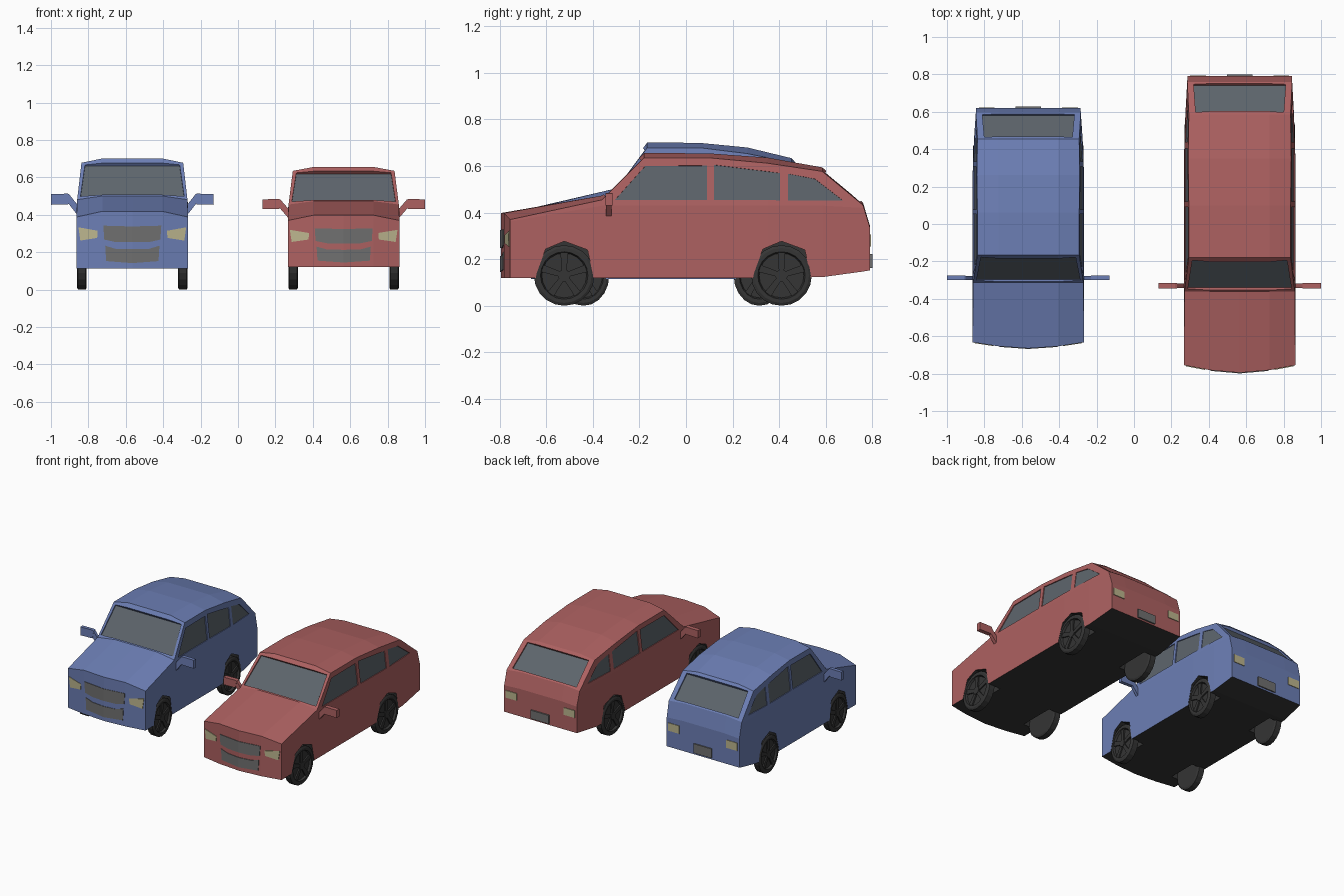
import bpy, bmesh, math
from mathutils import Matrix, Vector

if "Cube" in bpy.data.objects:
    bpy.data.objects.remove(bpy.data.objects["Cube"])


def material(name, rgb):
    m = bpy.data.materials.new(name)
    m.diffuse_color = (*rgb, 1)
    m.use_nodes = True
    m.node_tree.nodes["Principled BSDF"].inputs["Base Color"].default_value = m.diffuse_color
    return m


RED = material("red_paint", (0.42, 0.12, 0.12))
BLUE = material("blue_paint", (0.15, 0.21, 0.46))
DARK = material("dark_rubber", (0.035, 0.035, 0.035))
GLASS = material("glass", (0.11, 0.13, 0.15))
LAMP = material("lamp", (0.5, 0.46, 0.27))
GRILLE = material("grille_grey", (0.16, 0.16, 0.16))


def solid(bm, loop, off, mi=0):
    """Extrude a polygon loop by an offset into a closed solid."""
    off = Vector(off)
    a = [bm.verts.new(p) for p in loop]
    b = [bm.verts.new(Vector(p) + off) for p in loop]
    n = len(a)
    fs = [bm.faces.new(a), bm.faces.new(b[::-1])]
    fs += [bm.faces.new((a[i], b[i], b[(i + 1) % n], a[(i + 1) % n])) for i in range(n)]
    for f in fs:
        f.material_index = mi


def make(name, bm, mats, matrix):
    bmesh.ops.recalc_face_normals(bm, faces=bm.faces)
    bm.transform(matrix)
    me = bpy.data.meshes.new(name)
    bm.to_mesh(me)
    bm.free()
    for m in mats:
        me.materials.append(m)
    ob = bpy.data.objects.new(name, me)
    bpy.context.collection.objects.link(ob)
    return ob


def flip(loop, s):
    return [(s * x, y, z) for x, y, z in loop]


def side_x(y, z):
    """Half width of the body: tapers to the rear and above the belt line."""
    return 0.298 - 0.019 * max(0, y - 0.45) / 0.34 - 0.127 * max(0, z - 0.43)


def front_bulge(x):
    x = abs(x)
    return x * 0.0875 if x < 0.16 else 0.014 + (x - 0.16) * 0.19


# Body stations: y, bottom z, belt z, roof edge z, centre z
STATIONS = [(-0.795, 0.12, 0.362, 0.37, 0.398), (-0.36, 0.12, 0.43, 0.455, 0.473),
            (-0.18, 0.12, 0.43, 0.635, 0.656), (0.10, 0.12, 0.43, 0.635, 0.654),
            (0.35, 0.12, 0.43, 0.612, 0.636), (0.585, 0.123, 0.43, 0.577, 0.594),
            (0.76, 0.147, 0.42, 0.432, 0.443), (0.79, 0.152, 0.325, 0.335, 0.342)]
WHEEL_Y = (-0.523, 0.41)
SIDE_WINDOWS = [[(-0.305, 0.455), (0.09, 0.455), (0.09, 0.602), (-0.175, 0.60)],
                [(0.12, 0.455), (0.403, 0.453), (0.403, 0.57), (0.12, 0.605)],
                [(0.438, 0.452), (0.674, 0.452), (0.553, 0.545), (0.438, 0.567)]]


def body_mesh():
    bm = bmesh.new()
    rings = []
    for k, (y, zb, zs, ze, zc) in enumerate(STATIONS):
        hw, we = side_x(y, 0), side_x(y, ze)
        half = [(0.16, zb), (hw, zb), (hw, zs), (we, ze), (0.16, zc)]
        pts = [(0, zb)] + half + [(0, zc)] + [(-x, z) for x, z in half[::-1]]
        rings.append([bm.verts.new((x, y + (front_bulge(x) if k == 0 else 0), z)) for x, z in pts])
    n = len(rings[0])
    for a, b in zip(rings, rings[1:]):
        for i in range(n):
            f = bm.faces.new((a[i], a[(i + 1) % n], b[(i + 1) % n], b[i]))
            f.material_index = int(i in (0, 1, n - 1, n - 2))
    for r in (rings[0], rings[-1]):
        for idx in ((0, 1, 5, 6), (1, 2, 3, 4, 5), (0, 6, 7, 11), (7, 8, 9, 10, 11)):
            bm.faces.new([r[i] for i in idx])
    return bm


def window_loops():
    """Every pane as (loop on the body surface, outward direction)."""
    out = []
    for s in (1, -1):
        for w in SIDE_WINDOWS:
            out.append((flip([(side_x(y, z), y, z) for y, z in w], s), Vector((s, 0, 0.127))))
    out.append(([(-0.277, -0.345, 0.47), (0.277, -0.345, 0.47), (0.253, -0.192, 0.623),
                 (-0.253, -0.192, 0.623)], Vector((0, -0.707, 0.707))))
    out.append(([(-0.246, 0.745, 0.444), (0.246, 0.745, 0.444), (0.235, 0.595, 0.569),
                 (-0.235, 0.595, 0.569)], Vector((0, 0.64, 0.77))))
    return out


def cutter_mesh():
    bm = bmesh.new()
    for loop, n in window_loops():
        solid(bm, [Vector(p) - n * 0.008 for p in loop], n * 0.05)
    arch = [(-0.135, 0.05), (-0.118, 0.14), (-0.08, 0.243), (0, 0.277), (0.1, 0.24),
            (0.122, 0.14), (0.138, 0.05)]
    for s in (1, -1):
        for wy in WHEEL_Y:
            solid(bm, [(s * 0.2, wy + y, z) for y, z in arch], (s * 0.2, 0, 0), 1)
    return bm


def wheel_mesh():
    bm = bmesh.new()
    sides = 20
    prof = [(-0.026, 0.118), (-0.02, 0.13), (0.02, 0.13), (0.026, 0.118), (0.026, 0.102), (0.012, 0.096)]
    rings = [[bm.verts.new((x, r * math.sin(math.tau * i / sides), r * math.cos(math.tau * i / sides)))
              for i in range(sides)] for x, r in prof]
    for a, b in zip(rings, rings[1:]):
        for i in range(sides):
            j = (i + 1) % sides
            bm.faces.new((a[i], a[j], b[j], b[i]))
    bm.faces.new(rings[0])
    bm.faces.new(rings[-1])
    # spokes and hub
    for k in range(5):
        rot = Matrix.Rotation(math.tau * k / 5, 3, 'X')
        spoke = [(0.011, -0.011, 0.015), (0.011, 0.011, 0.015), (0.011, 0.016, 0.098), (0.011, -0.016, 0.098)]
        solid(bm, [rot @ Vector(p) for p in spoke], (0.01, 0, 0))
    solid(bm, [(0.011, 0.026 * math.sin(math.tau * i / 10), 0.026 * math.cos(math.tau * i / 10))
               for i in range(10)], (0.013, 0, 0))
    return bm


def car(tag, paint, cx, ya, yb, za, zb, wheel_ys):
    M = Matrix.Translation((cx, ya, za)) @ Matrix.Diagonal((1, yb, zb, 1))

    # body shell with wheel arches and window recesses cut out
    body = make(tag + "_body", body_mesh(), [paint, DARK], M)
    cutter = make(tag + "_cutter", cutter_mesh(), [paint, DARK], M)
    cutter.hide_render = True
    mod = body.modifiers.new("cut", 'BOOLEAN')
    mod.object, mod.operation, mod.solver = cutter, 'DIFFERENCE', 'EXACT'
    dg = bpy.context.evaluated_depsgraph_get()
    mesh = bpy.data.meshes.new_from_object(body.evaluated_get(dg))
    body.modifiers.clear()
    body.data = mesh
    bpy.data.objects.remove(cutter)

    # window panes
    bm = bmesh.new()
    for loop, n in window_loops():
        solid(bm, [Vector(p) - n * 0.006 for p in loop], -n * 0.006)
    make(tag + "_windows", bm, [GLASS], M)

    # upper and lower grille, folded along the middle
    bm = bmesh.new()
    for s in (1, -1):
        for g in ([(0, 0.324), (0.155, 0.328), (0.15, 0.26), (0.09, 0.248), (0, 0.248)],
                  [(0, 0.213), (0.09, 0.215), (0.145, 0.23), (0.14, 0.155), (0, 0.145)]):
            solid(bm, flip([(x, -0.799 + front_bulge(x), z) for x, z in g], s), (0, 0.01, 0))
    make(tag + "_grilles", bm, [GRILLE], M)

    # headlights and rear lights
    bm = bmesh.new()
    for s in (1, -1):
        lamp = [(0.185, 0.303), (0.288, 0.32), (0.278, 0.255), (0.188, 0.268)]
        solid(bm, flip([(x, -0.799 + front_bulge(x), z) for x, z in lamp], s), (0, 0.01, 0))
        solid(bm, flip([(0.18, 0.795, 0.255), (0.265, 0.795, 0.255), (0.265, 0.795, 0.305),
                        (0.18, 0.795, 0.305)], s), (0, -0.01, 0))
    make(tag + "_lights", bm, [LAMP], M)

    # rear plate
    bm = bmesh.new()
    solid(bm, [(-0.069, 0.80, 0.163), (0.069, 0.80, 0.163), (0.069, 0.80, 0.222), (-0.069, 0.80, 0.222)],
          (0, -0.015, 0))
    make(tag + "_rear_plate", bm, [GRILLE], M)

    # door mirrors
    bm = bmesh.new()
    for s in (1, -1):
        solid(bm, flip([(0.335, -0.345, 0.48), (0.343, -0.345, 0.432), (0.435, -0.345, 0.43),
                        (0.435, -0.345, 0.483), (0.345, -0.345, 0.484)], s), (0, 0.03, 0))
        solid(bm, flip([(0.285, -0.343, 0.385), (0.298, -0.343, 0.385), (0.345, -0.343, 0.44),
                        (0.345, -0.343, 0.478), (0.335, -0.343, 0.478), (0.285, -0.343, 0.42)], s),
              (0, 0.024, 0))
    make(tag + "_mirrors", bm, [paint], M)

    # wheels
    for s, side in ((1, "right"), (-1, "left")):
        for wy, end in zip(wheel_ys, ("front", "rear")):
            W = (Matrix.Translation((cx + s * 0.27, wy, 0.13))
                 @ Matrix.Diagonal((s, 1 if yb == 1 else 0.85, 1, 1)))
            w = make(f"{tag}_{end}_{side}_wheel", wheel_mesh(), [DARK], W)
            if s < 0:
                w.data.flip_normals()


car("red_car", RED, 0.565, 0, 1, 0, 1, WHEEL_Y)
car("blue_car", BLUE, -0.565, -0.0205, 0.8107, -0.017, 1.095, (-0.44, 0.315))
